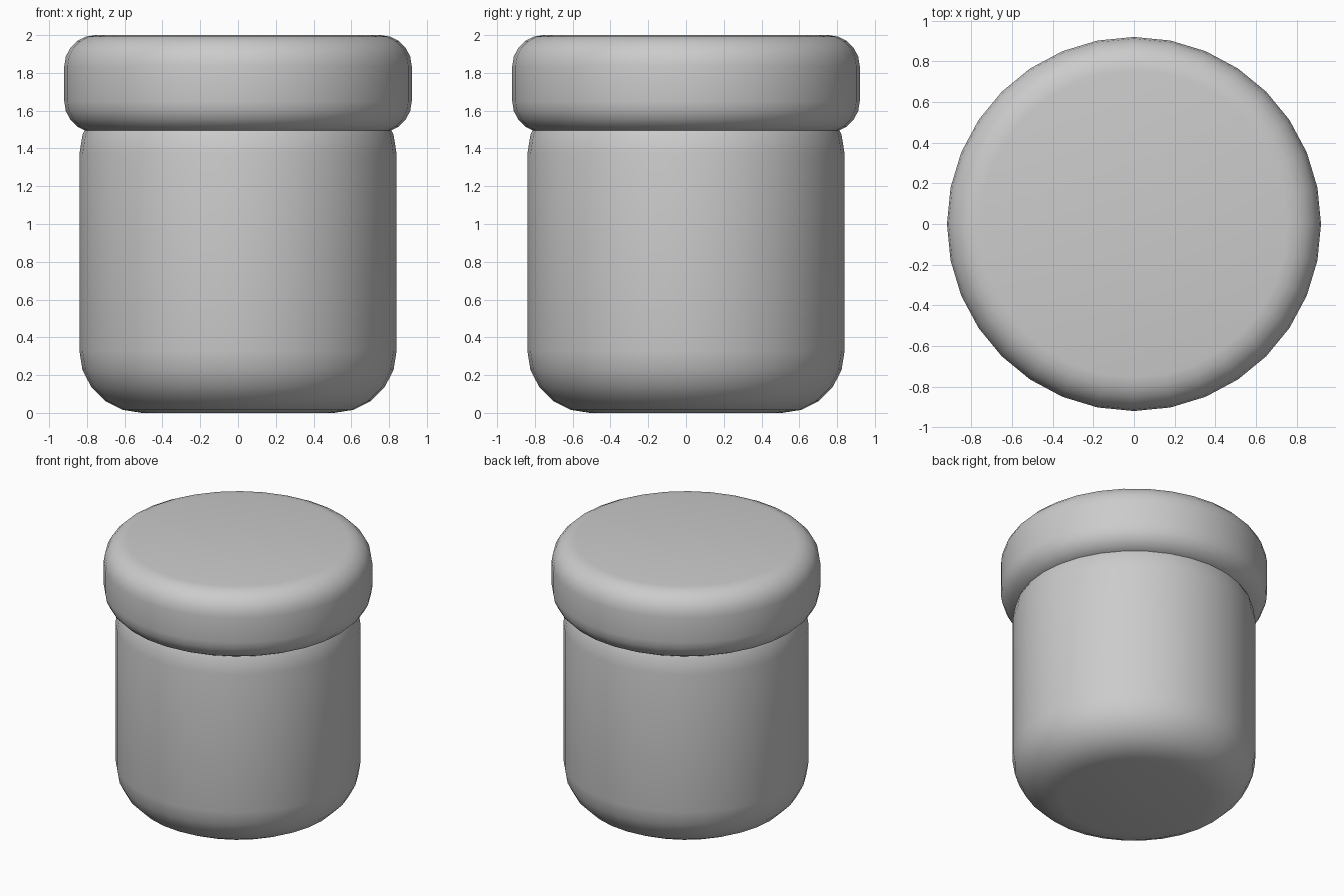
import bpy

cube = bpy.data.objects.get("Cube")
if cube:
    bpy.data.objects.remove(cube, do_unlink=True)

grey = bpy.data.materials.new("plain grey")
grey.use_nodes = True
colour = (0.6, 0.6, 0.6, 1)
grey.diffuse_color = colour
grey.node_tree.nodes["Principled BSDF"].inputs["Base Color"].default_value = colour


def rounded_cylinder(name, radius, bottom, top, rounding):
    """Upright cylinder whose two rims are rounded over."""
    bpy.ops.mesh.primitive_cylinder_add(
        vertices=32, radius=radius, depth=top - bottom,
        location=(0, 0, (top + bottom) / 2))
    obj = bpy.context.object
    obj.name = name
    obj.data.materials.append(grey)
    bevel = obj.modifiers.new("rounded_rims", 'BEVEL')
    bevel.width = rounding
    bevel.segments = 5
    bevel.limit_method = 'ANGLE'
    bevel.angle_limit = 1.0
    bpy.ops.object.modifier_apply(modifier=bevel.name)
    bpy.ops.object.shade_smooth()
    return obj


# Jar body, its upper rim tucked inside the lid
rounded_cylinder("jar_body", 0.84, 0, 1.7, 0.33)

# Wide cushion-edged lid
rounded_cylinder("jar_lid", 0.92, 1.485, 2, 0.165)
